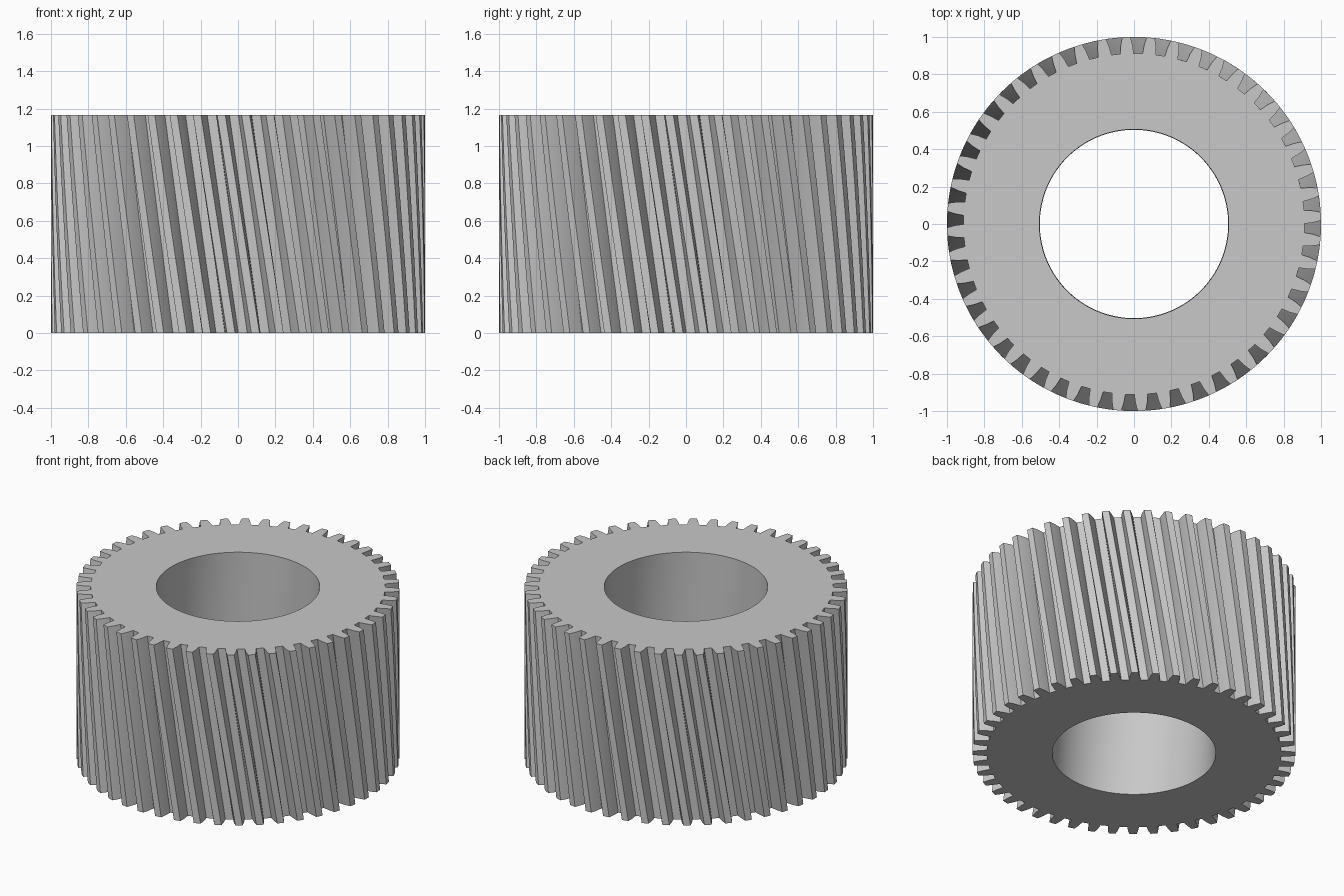
import bpy
import bmesh
from math import radians, sin, cos, tau

default = bpy.data.objects.get("Cube")
if default:
    bpy.data.objects.remove(default, do_unlink=True)

TEETH = 48
HEIGHT = 1.165
BORE = 0.506
TWIST = radians(10.5)      # helix turn from top to bottom
PHASE = radians(2.35)      # tooth centre at the top
LEVELS = 6

# One tooth: (angle from tooth centre in degrees, radius)
flank = [(2.25, 0.912), (1.88, 0.958), (1.25, 1.0)]
tooth = [(-a, r) for a, r in flank] + [(0, 1.0)] + flank[::-1]
profile = [(PHASE + tau * t / TEETH + radians(a), r)
           for t in range(TEETH) for a, r in tooth]
count = len(profile)

bm = bmesh.new()


def ring(points, z, turn=0.0):
    return [bm.verts.new((r * cos(a + turn), r * sin(a + turn), z))
            for a, r in points]


def bridge(first, second):
    for i in range(count):
        j = (i + 1) % count
        bm.faces.new((first[i], first[j], second[j], second[i]))


# Helical toothed wall
outer = []
for k in range(LEVELS + 1):
    f = k / LEVELS
    outer.append(ring(profile, HEIGHT * f, TWIST * (1 - f)))
for low, high in zip(outer, outer[1:]):
    bridge(low, high)

# Straight bore, joined to the wall by flat ring-shaped ends
circle = [(PHASE + tau * (i - 3) / count, BORE) for i in range(count)]
bore_low = ring(circle, 0, TWIST)
bore_high = ring(circle, HEIGHT)
bridge(bore_high, bore_low)
bridge(outer[-1], bore_high)
bridge(bore_low, outer[0])
bmesh.ops.recalc_face_normals(bm, faces=bm.faces[:])

mesh = bpy.data.meshes.new("helical_gear")
bm.to_mesh(mesh)
bm.free()
gear = bpy.data.objects.new("helical_gear", mesh)
bpy.context.collection.objects.link(gear)

# Plain grey metal
colour = (0.58, 0.58, 0.58, 1)
grey = bpy.data.materials.new("grey_metal")
grey.use_nodes = True
grey.diffuse_color = colour
grey.node_tree.nodes["Principled BSDF"].inputs["Base Color"].default_value = colour
mesh.materials.append(grey)

# Smooth bore and flanks, crisp tooth edges
bpy.ops.object.select_all(action="DESELECT")
gear.select_set(True)
bpy.context.view_layer.objects.active = gear
bpy.ops.object.shade_smooth_by_angle(angle=radians(25))
